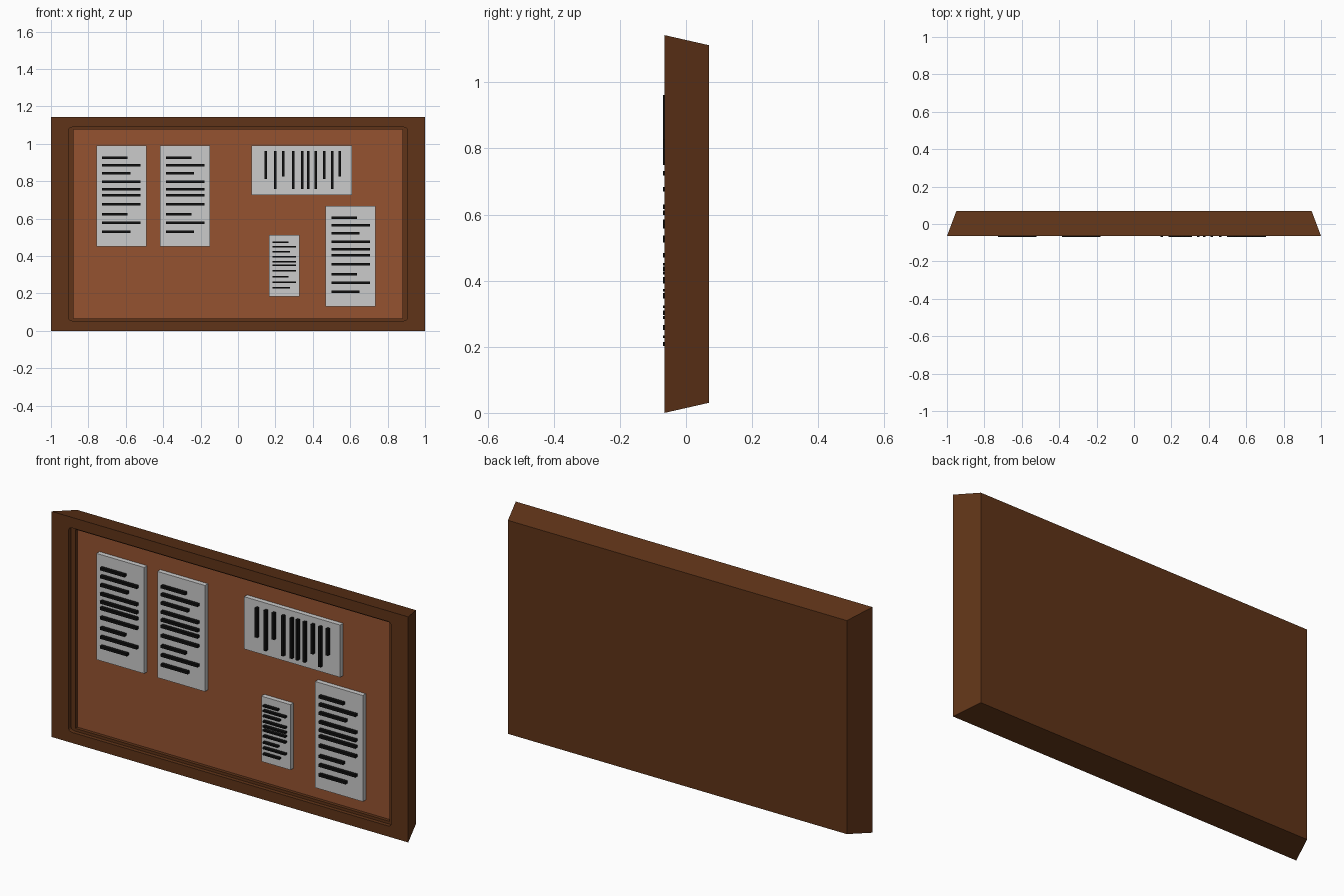
import bpy, bmesh, math

if "Cube" in bpy.data.objects:
    bpy.data.objects.remove(bpy.data.objects["Cube"])

CZ = 0.5715  # height of the board centre


def material(name, rgb):
    m = bpy.data.materials.new(name)
    m.diffuse_color = (*rgb, 1)
    m.use_nodes = True
    m.node_tree.nodes["Principled BSDF"].inputs["Base Color"].default_value = m.diffuse_color
    return m


WOOD = material("dark_wood", (0.115, 0.034, 0.009))
CORK = material("cork", (0.30, 0.086, 0.03))
INK = material("ink", (0.005, 0.005, 0.005))
PAPER = material("paper", (0.8, 0.8, 0.8))


def finish(name, bm, mat):
    bmesh.ops.remove_doubles(bm, verts=bm.verts, dist=1e-5)
    bmesh.ops.recalc_face_normals(bm, faces=bm.faces)
    me = bpy.data.meshes.new(name)
    bm.to_mesh(me)
    bm.free()
    me.materials.append(mat)
    ob = bpy.data.objects.new(name, me)
    bpy.context.collection.objects.link(ob)
    return ob


def add_box(bm, x0, x1, y0, y1, z0, z1):
    vs = bmesh.ops.create_cube(bm, size=1)["verts"]
    for v in vs:
        v.co = ((x0 + x1) / 2 + v.co.x * (x1 - x0),
                (y0 + y1) / 2 + v.co.y * (y1 - y0),
                (z0 + z1) / 2 + v.co.z * (z1 - z0))


def ring(bm, hx, hz, y, rx=0, rz=0, seg=3):
    """Rectangle loop with optionally rounded corners."""
    out = []
    for q, (sx, sz) in enumerate([(1, 1), (-1, 1), (-1, -1), (1, -1)]):
        for i in range(seg + 1):
            a = math.pi / 2 * (q + i / seg)
            out.append(bm.verts.new((sx * (hx - rx) + rx * math.cos(a), y,
                                     CZ + sz * (hz - rz) + rz * math.sin(a))))
    return out


# Frame: tapered outside, rounded opening, inner ledge and recess
bm = bmesh.new()
rings = [ring(bm, *r) for r in [
    (0.95, 0.541, 0.069),
    (1.0, CZ, -0.065),
    (0.904, 0.518, -0.065, 0.02, 0.013),
    (0.904, 0.518, -0.045, 0.02, 0.013),
    (0.88, 0.504, -0.045),
    (0.88, 0.504, -0.02)]]
n = len(rings[0])
for a, b in zip(rings, rings[1:]):
    for i in range(n):
        j = (i + 1) % n
        bm.faces.new((a[i], a[j], b[j], b[i]))
bm.faces.new(rings[0])
bm.faces.new(rings[-1])
finish("frame", bm, WOOD)

# Cork panel inside the recess
bm = bmesh.new()
add_box(bm, -0.88, 0.88, -0.028, -0.02, CZ - 0.504, CZ + 0.504)
finish("cork_panel", bm, CORK)

# Text rows: position down the sheet and end across the sheet, as fractions
ROWS = [(.119, .625), (.194, .885), (.274, .68), (.358, .885), (.433, .885),
        (.493, .885), (.582, .885), (.68, .625), (.764, .885), (.856, .68)]


def notice(name, x0, x1, z0, z1, sideways=False):
    bm = bmesh.new()
    add_box(bm, x0, x1, -0.052, -0.028, z0, z1)
    finish(name + "_sheet", bm, PAPER)
    bm = bmesh.new()
    w, h = x1 - x0, z1 - z0
    for d, e in ROWS:
        if sideways:
            t, x = 0.0125 * w, x1 - d * w
            add_box(bm, x - t, x + t, -0.069, -0.05, z1 - e * h, z1 - .115 * h)
        else:
            t, z = 0.0125 * h, z1 - d * h
            add_box(bm, x0 + .115 * w, x0 + e * w, -0.069, -0.05, z - t, z + t)
    finish(name + "_text_rows", bm, INK)


# Pinned notices
notice("notice_left", -0.757, -0.490, 0.452, 0.990)
notice("notice_mid_left", -0.416, -0.149, 0.452, 0.990)
notice("notice_sideways", 0.071, 0.609, 0.727, 0.992, True)
notice("notice_right", 0.469, 0.736, 0.131, 0.669)
notice("notice_small", 0.167, 0.330, 0.183, 0.514)
